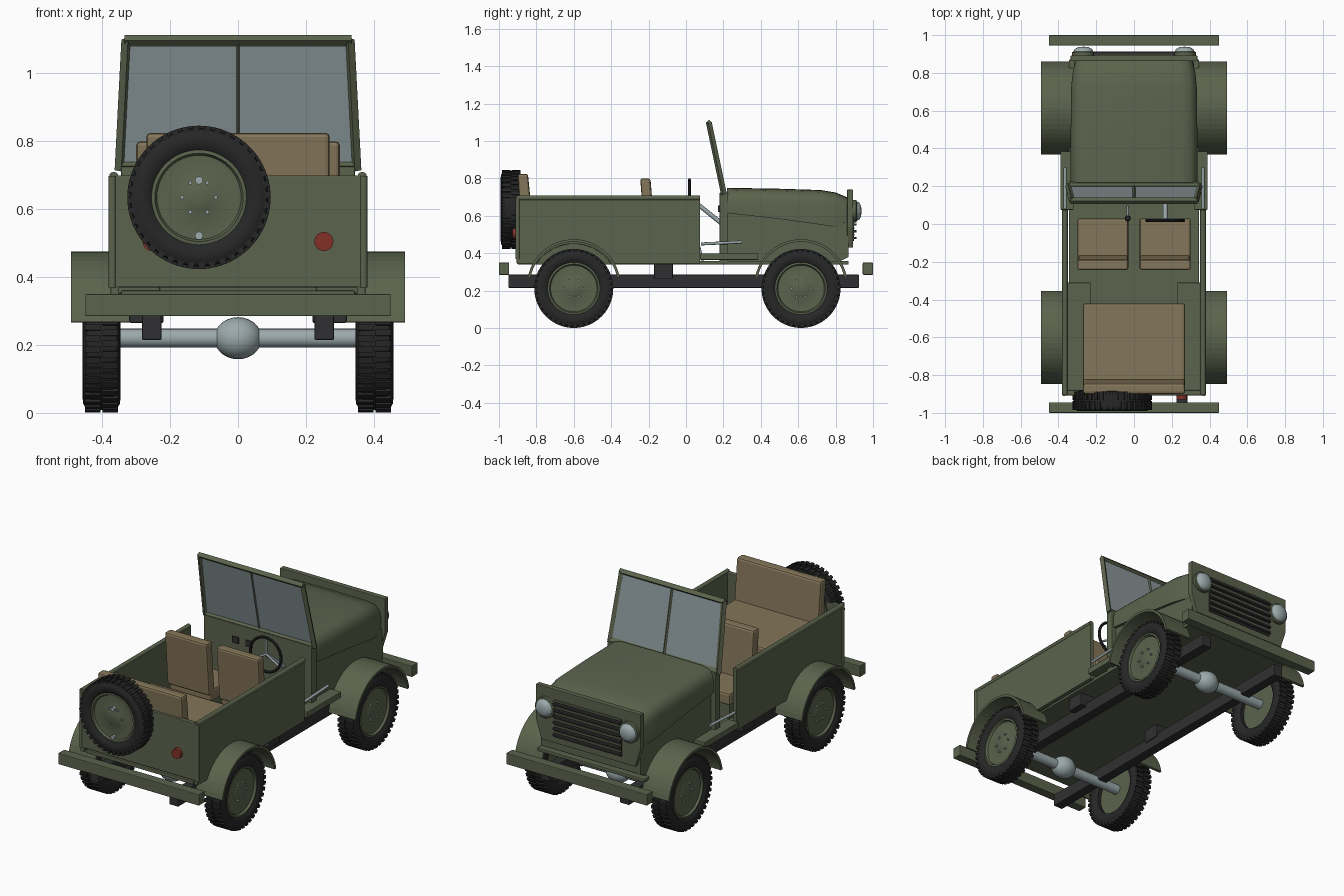
import bpy, bmesh, math
from mathutils import Vector, Matrix

if "Cube" in bpy.data.objects:
    bpy.data.objects.remove(bpy.data.objects["Cube"], do_unlink=True)


def material(name, rgb):
    m = bpy.data.materials.new(name)
    m.use_nodes = True
    m.diffuse_color = (*rgb, 1)
    m.node_tree.nodes["Principled BSDF"].inputs["Base Color"].default_value = (*rgb, 1)
    return m


OLIVE = material("olive paint", (0.105, 0.125, 0.073))
RUBBER = material("black rubber", (0.02, 0.02, 0.02))
CHASSIS = material("charcoal chassis", (0.03, 0.03, 0.032))
TAN = material("tan canvas", (0.23, 0.18, 0.10))
STEEL = material("grey steel", (0.33, 0.40, 0.41))
GLASS = material("grey glass", (0.25, 0.30, 0.31))
RED = material("red lens", (0.22, 0.03, 0.02))


def finish(name, bm, mat, bevel=0, smooth=False):
    bmesh.ops.recalc_face_normals(bm, faces=bm.faces)
    me = bpy.data.meshes.new(name)
    bm.to_mesh(me)
    bm.free()
    me.materials.append(mat)
    ob = bpy.data.objects.new(name, me)
    bpy.context.collection.objects.link(ob)
    if bevel:
        b = ob.modifiers.new("bevel", 'BEVEL')
        b.width, b.segments, b.limit_method = bevel, 2, 'ANGLE'
    if smooth:
        bpy.ops.object.select_all(action='DESELECT')
        ob.select_set(True)
        bpy.context.view_layer.objects.active = ob
        bpy.ops.object.shade_smooth_by_angle(angle=math.radians(40))
    return ob


def box(name, x, y, z, mat, bevel=0.004):
    """Box from (min, max) ranges."""
    bm = bmesh.new()
    mid = Vector([sum(r) / 2 for r in (x, y, z)])
    size = [r[1] - r[0] for r in (x, y, z)]
    bmesh.ops.create_cube(bm, size=1, matrix=Matrix.Translation(mid) @ Matrix.Diagonal((*size, 1)))
    return finish(name, bm, mat, bevel)


def aim(loc, axis):
    return Matrix.Translation(loc) @ Vector(axis).to_track_quat('Z', 'Y').to_matrix().to_4x4()


def rod(name, p, q, r, mat, sides=12):
    p, q = Vector(p), Vector(q)
    bm = bmesh.new()
    bmesh.ops.create_cone(bm, cap_ends=True, segments=sides, radius1=r, radius2=r,
                          depth=(q - p).length, matrix=aim((p + q) / 2, q - p))
    return finish(name, bm, mat, smooth=sides > 4)


def lathe(name, profile, loc, axis, mat, steps=48):
    """Spin (height, radius) points around an axis."""
    bm = bmesh.new()
    vs = [bm.verts.new((r, 0, a)) for a, r in profile]
    edges = [bm.edges.new(e) for e in zip(vs, vs[1:])]
    bmesh.ops.spin(bm, geom=vs + edges, axis=(0, 0, 1), cent=(0, 0, 0), angle=math.tau,
                   steps=steps, use_duplicate=False)
    bmesh.ops.remove_doubles(bm, verts=bm.verts, dist=1e-4)
    bm.transform(aim(loc, axis))
    return finish(name, bm, mat, smooth=True)


def prism(name, pts, x, mat, axis='x', bevel=0.003):
    """Extrude a side outline along x, or a front outline along y."""
    bm = bmesh.new()
    put = (lambda p, d: (d, *p)) if axis == 'x' else (lambda p, d: (p[0], d, p[1]))
    a, b = ([bm.verts.new(put(p, d)) for p in pts] for d in x)
    bm.faces.new(a)
    bm.faces.new(b)
    for i in range(len(pts)):
        j = i - 1
        bm.faces.new((a[j], a[i], b[i], b[j]))
    return finish(name, bm, mat, bevel)


def wheel(name, loc, axis):
    half = [(0.03, 0.204), (0.045, 0.2), (0.054, 0.185), (0.056, 0.168), (0.051, 0.148), (0.042, 0.137)]
    ring = half + [(-a, r) for a, r in reversed(half)]
    lathe(name + "_tyre", ring + ring[:1], loc, axis, RUBBER)
    lathe(name + "_rim", [(-0.02, 0), (-0.02, 0.138), (0.044, 0.142), (0.046, 0.13), (0.034, 0.124),
                          (0.03, 0.05), (0.034, 0.042), (0.036, 0)], loc, axis, OLIVE)
    # tread lugs, staggered between the two shoulders
    bm = bmesh.new()
    count = 40
    for i in range(count):
        for s in (-1, 1):
            turn = Matrix.Rotation(math.tau * (i + 0.25 * s) / count, 4, 'Z')
            bmesh.ops.create_cube(bm, size=1, matrix=turn @ Matrix.Translation((0.2, 0, 0.026 * s))
                                  @ Matrix.Diagonal((0.022, 0.019, 0.046, 1)))
    bm.transform(aim(loc, axis))
    finish(name + "_tread", bm, RUBBER)
    bm = bmesh.new()
    for i in range(6):
        turn = Matrix.Rotation(math.tau * i / 6, 4, 'Z')
        bmesh.ops.create_cone(bm, cap_ends=True, segments=6, radius1=0.006, radius2=0.006, depth=0.012,
                              matrix=turn @ Matrix.Translation((0.05, 0, 0.036)))
    bm.transform(aim(loc, axis))
    finish(name + "_nuts", bm, STEEL)


def arc(cy, cz, r, a0, a1, n=24):
    return [(cy + r * math.cos(t), cz + r * math.sin(t))
            for t in (math.radians(a0 + (a1 - a0) * i / n) for i in range(n + 1))]


REAR, FRONT, HUB = -0.6, 0.615, 0.212

# running gear
for label, y in (("rear", REAR), ("front", FRONT)):
    rod(label + "_axle", (-0.38, y, 0.22), (0.38, y, 0.22), 0.028, STEEL, 20)
    ball = [(0.07 * math.cos(t), 0.062 * math.sin(t)) for t in (math.pi * i / 14 for i in range(15))]
    lathe(label + "_differential", ball, (0, y, 0.22), (1, 0, 0), STEEL, 24)
    end = math.copysign(1, y)
    box(label + "_bumper", (-0.45, 0.45), sorted((end, end * 0.945)), (0.285, 0.35), OLIVE)
    for side, s in (("left", 1), ("right", -1)):
        wheel(f"{label}_{side}_wheel", (s * 0.402, y, HUB), (s, 0, 0))
        shell = arc(y, 0.225, 0.25, 10, 170) + arc(y, 0.225, 0.236, 170, 10)
        prism(f"{label}_{side}_fender", shell, sorted((s * 0.32, s * 0.492)), OLIVE, bevel=0)

for side, s in (("left", 1), ("right", -1)):
    def span(a, b):
        return sorted((s * a, s * b))
    box(side + "_chassis_rail", span(0.225, 0.283), (-0.95, 0.925), (0.215, 0.286), CHASSIS)
    box(side + "_rail_bracket", span(0.22, 0.32), (-0.17, -0.07), (0.265, 0.345), CHASSIS)
    # tub side with the wheel opening
    outline = [(-0.905, 0.7), (-0.905, 0.345)] + arc(REAR, HUB, 0.238, 146, 34) + [(0.075, 0.345), (0.075, 0.7)]
    prism(side + "_tub_side", outline, span(0.35, 0.375), OLIVE)
    rod(side + "_tub_rim", (s * 0.366, -0.905, 0.696), (s * 0.366, 0.075, 0.696), 0.014, OLIVE)
    rod(side + "_corner_post", (s * 0.37, -0.9, 0.37), (s * 0.37, -0.9, 0.698), 0.012, OLIVE)
    box(side + "_wheel_box", span(0.23, 0.352), (-0.88, -0.31), (0.35, 0.48), OLIVE)
    box(side + "_step", span(0.32, 0.39), (0.075, 0.385), (0.365, 0.4), OLIVE)
    rod(side + "_grab_bar", (s * 0.365, 0.08, 0.45), (s * 0.365, 0.3, 0.46), 0.008, STEEL)
    # front seat
    box(side + "_seat_base", span(0.05, 0.28), (-0.22, 0), (0.35, 0.45), OLIVE)
    box(side + "_seat_cushion", span(0.03, 0.3), (-0.2, 0.03), (0.45, 0.52), TAN, 0.012)
    back = [(-0.22, 0.49), (-0.165, 0.49), (-0.19, 0.8), (-0.245, 0.8)]
    prism(side + "_seat_back", back, span(0.03, 0.3), TAN, bevel=0.012)
    # lamps
    lathe(side + "_headlight_rim", [(0, 0), (0, 0.06), (0.02, 0.06), (0.024, 0.05), (0.024, 0)],
          (s * 0.268, 0.89, 0.625), (0, 1, 0), OLIVE, 28)
    lathe(side + "_headlight_lens", [(0.02, 0.053), (0.036, 0.046), (0.046, 0.028), (0.049, 0)],
          (s * 0.268, 0.89, 0.625), (0, 1, 0), STEEL, 28)
    rod(side + "_tail_light", (s * 0.253, -0.9, 0.505), (s * 0.253, -0.928, 0.505), 0.028, RED, 24)
    # windscreen side post
    rod(side + "_windscreen_post", (s * 0.348, 0.203, 0.715), (s * 0.328, 0.122, 1.1), 0.016, OLIVE, 4)

# tub and floor
box("floor", (-0.344, 0.344), (-0.9, 0.87), (0.34, 0.36), OLIVE)
box("tailgate", (-0.375, 0.375), (-0.907, -0.88), (0.37, 0.7), OLIVE)
box("bench_cushion", (-0.27, 0.27), (-0.84, -0.42), (0.49, 0.59), TAN, 0.012)
box("bench_base", (-0.26, 0.26), (-0.87, -0.44), (0.35, 0.49), OLIVE)
prism("bench_back", [(-0.885, 0.57), (-0.82, 0.57), (-0.845, 0.825), (-0.9, 0.825)], (-0.27, 0.27), TAN, bevel=0.012)

# cowl, engine bay and hood
box("cowl", (-0.345, 0.345), (0.18, 0.225), (0.345, 0.725), OLIVE)
prism("engine_bay", [(0.2, 0.345), (0.2, 0.65), (0.87, 0.56), (0.87, 0.38), (0.8, 0.345)], (-0.318, 0.318), OLIVE)
bm = bmesh.new()
rings = []
for y, w, top, low in ((0.22, 0.335, 0.75, 0.615), (0.5, 0.335, 0.745, 0.583), (0.72, 0.333, 0.738, 0.553),
                       (0.8, 0.325, 0.725, 0.54), (0.865, 0.31, 0.698, 0.53)):
    half = [(w, low), (w, top - 0.07), (w - 0.01, top - 0.035), (w - 0.035, top - 0.012), (w - 0.08, top - 0.002)]
    rings.append([bm.verts.new((x, y, z)) for x, z in half + [(0, top)] + [(-x, z) for x, z in reversed(half)]])
for a, b in zip(rings, rings[1:]):
    for i in range(len(a)):
        bm.faces.new((a[i - 1], a[i], b[i], b[i - 1]))
bm.faces.new(rings[0])
bm.faces.new(rings[-1])
finish("hood", bm, OLIVE, smooth=True)

# grille
prism("grille_panel", [(-0.335, 0.74), (-0.335, 0.54), (-0.3, 0.43), (0.3, 0.43), (0.335, 0.54), (0.335, 0.74)],
      (0.862, 0.893), OLIVE, 'y')
box("grille_recess", (-0.215, 0.215), (0.89, 0.897), (0.465, 0.68), CHASSIS, 0)
for i in range(6):
    z = 0.482 + i * 0.036
    box(f"grille_slat_{i + 1}", (-0.215, 0.215), (0.895, 0.912), (z - 0.006, z + 0.006), CHASSIS, 0.002)
    box(f"grille_gap_{i + 1}", (-0.21, 0.21), (0.892, 0.9), (z + 0.012, z + 0.02), OLIVE, 0)

# windscreen
rod("windscreen_top_rail", (-0.335, 0.122, 1.097), (0.335, 0.122, 1.097), 0.017, OLIVE, 4)
rod("windscreen_bottom_rail", (-0.345, 0.2, 0.728), (0.345, 0.2, 0.728), 0.017, OLIVE, 4)
rod("windscreen_divider", (0, 0.202, 0.72), (0, 0.122, 1.1), 0.009, OLIVE, 4)
pane = prism("windscreen_glass", [(-0.345, 0.725), (0.345, 0.725), (0.326, 1.095), (-0.326, 1.095)],
             (-0.003, 0.003), GLASS, 'y', 0)
for v in pane.data.vertices:
    v.co.y += 0.2 - (v.co.z - 0.725) * 0.211

# driving controls
bpy.ops.mesh.primitive_torus_add(major_radius=0.098, minor_radius=0.008, major_segments=36, minor_segments=8,
                                 location=(0.165, 0.018, 0.695), rotation=(math.pi / 2, 0, 0))
ring = bpy.context.object
ring.name = "steering_wheel"
ring.data.materials.append(RUBBER)
bpy.ops.object.shade_smooth_by_angle()
hub = Vector((0.165, 0.022, 0.695))
for i in range(3):
    t = math.tau * i / 3 + math.pi / 2
    rod(f"steering_spoke_{i + 1}", hub, hub + Vector((math.cos(t), 0, math.sin(t))) * 0.097, 0.006, STEEL)
rod("steering_column", hub, (0.165, 0.19, 0.56), 0.012, STEEL)
rod("gear_lever", (-0.033, 0.09, 0.36), (-0.033, 0.03, 0.58), 0.007, STEEL)
lathe("gear_knob", [(-0.016, 0), (-0.011, 0.012), (0, 0.016), (0.011, 0.012), (0.016, 0)],
      (-0.033, 0.03, 0.585), (0, 0, 1), RUBBER, 16)
for i, x in enumerate((-0.14, -0.053)):
    box(f"dash_gauge_{i + 1}", (x - 0.02, x + 0.02), (0.172, 0.181), (0.62, 0.655), CHASSIS, 0)

# spare wheel
wheel("spare", (-0.115, -0.935, 0.635), (0, -1, 0))
rod("spare_mount", (-0.115, -0.93, 0.635), (-0.115, -0.89, 0.635), 0.06, CHASSIS, 20)
for i, z in enumerate((0.685, 0.522)):
    rod(f"spare_bolt_{i + 1}", (-0.115, -0.96, z), (-0.115, -0.982, z), 0.012, STEEL)
